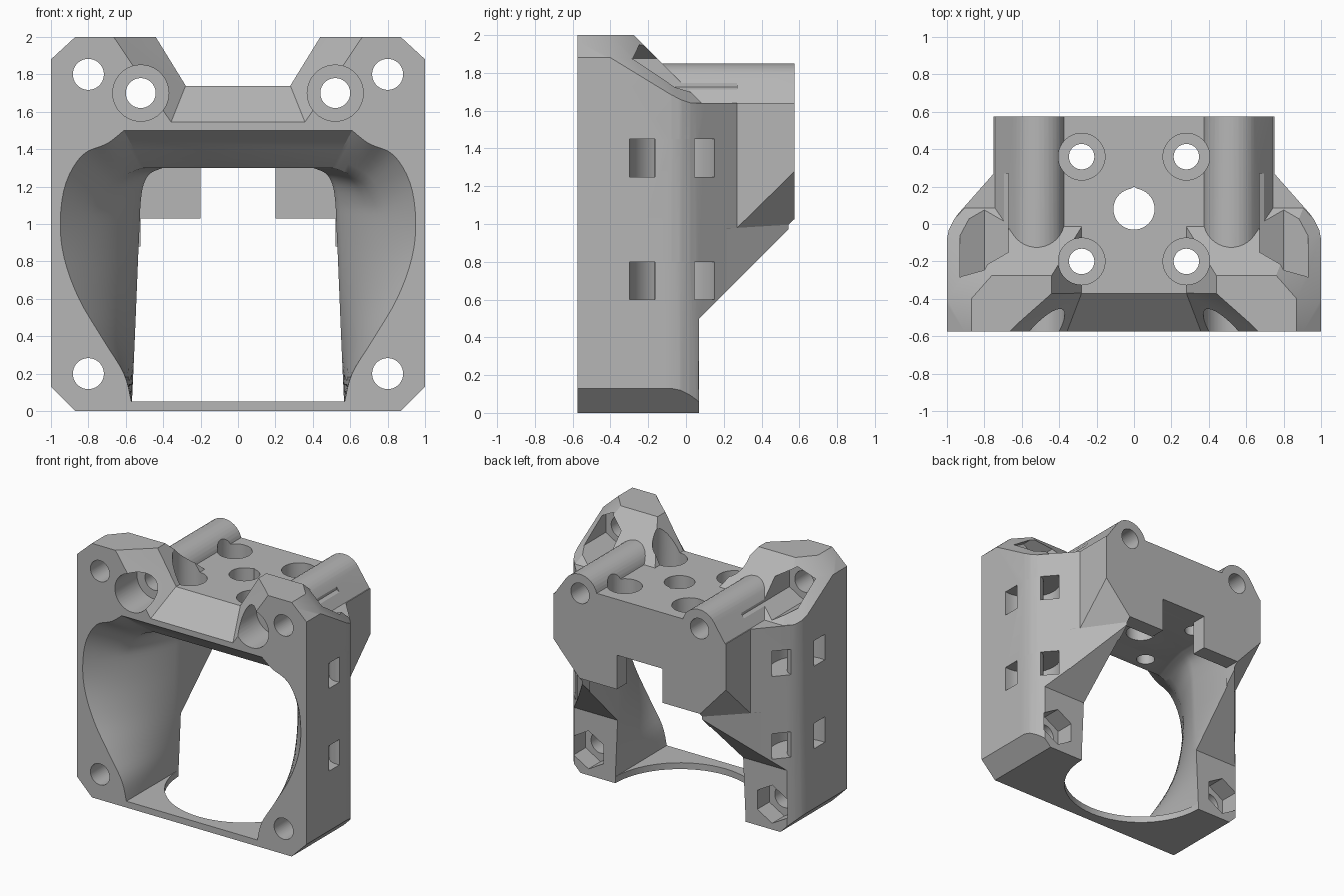
import bpy, bmesh, math
from mathutils import Vector

old = bpy.data.objects.get("Cube")
if old:
    bpy.data.objects.remove(old, do_unlink=True)

FRONT, BACK = -0.575, 0.575
grey = bpy.data.materials.new("plain_grey")
grey.use_nodes = True
grey.diffuse_color = (0.47, 0.47, 0.47, 1)
grey.node_tree.nodes["Principled BSDF"].inputs["Base Color"].default_value = (0.47, 0.47, 0.47, 1)


def finish(name, bm):
    """Turn a closed bmesh into an object with outward normals."""
    bmesh.ops.triangulate(bm, faces=bm.faces[:])
    bmesh.ops.recalc_face_normals(bm, faces=bm.faces[:])
    if bm.calc_volume(signed=True) < 0:
        bmesh.ops.reverse_faces(bm, faces=bm.faces[:])
    me = bpy.data.meshes.new(name)
    bm.to_mesh(me)
    bm.free()
    me.materials.append(grey)
    ob = bpy.data.objects.new(name, me)
    bpy.context.scene.collection.objects.link(ob)
    return ob


def loft(name, rings):
    """Closed solid through rings of equal length."""
    bm = bmesh.new()
    vs = [[bm.verts.new(p) for p in r] for r in rings]
    n = len(rings[0])
    for a, b in zip(vs, vs[1:]):
        for i in range(n):
            j = (i + 1) % n
            bm.faces.new((a[i], a[j], b[j], b[i]))
    bm.faces.new(vs[0][::-1])
    bm.faces.new(vs[-1])
    return finish(name, bm)


def hull(name, pts):
    bm = bmesh.new()
    res = bmesh.ops.convex_hull(bm, input=[bm.verts.new(p) for p in pts])
    spare = [v for v in res["geom_interior"] if isinstance(v, bmesh.types.BMVert)]
    bmesh.ops.delete(bm, geom=spare, context="VERTS")
    return finish(name, bm)


def place(p, axis, d):
    return {"x": (d, p[0], p[1]), "y": (p[0], d, p[1]), "z": (p[0], p[1], d)}[axis]


def prism(name, pts, axis, a, b):
    return loft(name, [[place(p, axis, d) for p in pts] for d in (a, b)])


def circle(cx, cy, r, n=40, start=0.0):
    return [(cx + r * math.cos(start + math.tau * i / n),
             cy + r * math.sin(start + math.tau * i / n)) for i in range(n)]


def rect(x0, x1, y0, y1):
    return [(x0, y0), (x1, y0), (x1, y1), (x0, y1)]


def both(half):
    """Complete a half outline given from the bottom or front upward."""
    return half + [(-x, y) for x, y in reversed(half)]


def curve(pts, steps=4):
    """Smooth curve through a few points."""
    p = [Vector(q) for q in [pts[0]] + pts + [pts[-1]]]
    out = []
    for a, b, c, d in zip(p, p[1:], p[2:], p[3:]):
        for k in range(steps):
            t = k / steps
            out.append(tuple(0.5 * (2 * b + (c - a) * t + (2 * a - 5 * b + 4 * c - d) * t ** 2
                                    + (3 * b - a - 3 * c + d) * t ** 3)))
    return out + [pts[-1]]


def volume(me):
    bm = bmesh.new()
    bm.from_mesh(me)
    v = bm.calc_volume(signed=True)
    bm.free()
    return v


def combine(tool, op="DIFFERENCE"):
    """Boolean with the first solver that gives a believable volume."""
    v, t = volume(body.data), volume(tool.data)
    low, high = {"DIFFERENCE": (v - t, v), "UNION": (max(v, t), v + t),
                 "INTERSECT": (0.5 * v, v)}[op]
    m = body.modifiers.new("combine", "BOOLEAN")
    m.operation, m.object = op, tool
    for solver in ("MANIFOLD", "EXACT", "FLOAT"):
        m.solver = solver
        dg = bpy.context.evaluated_depsgraph_get()
        dg.update()
        me = bpy.data.meshes.new_from_object(body.evaluated_get(dg))
        r = volume(me)
        if r > 0.2 and low - 1e-4 <= r <= high + 1e-4 and abs(r - v) > 1e-7:
            body.data = me
            break
    body.modifiers.remove(m)
    bpy.data.objects.remove(tool, do_unlink=True)


# Main block, oversized until trimmed by the plan outline
body = prism("duct_mount", rect(-1.1, 1.1, -0.65, 0.65), "z", 0, 1.64)

# Top plate with the two raised screw tubes
arc = [(0.52 + 0.15 * math.cos(math.radians(a)), 1.7 + 0.15 * math.sin(math.radians(a)))
       for a in range(35, 166, 10)]
combine(prism("top_plate", both([(0.75, 1.4), (0.75, 1.63)] + arc), "y", -0.64, 0.64), "UNION")

# Corner ears with sloped backs
for s in (1, -1):
    front = [(x, -0.63, z) for x, z in
             ((0.28, 1.45), (0.28, 1.74), (0.44, 2), (0.87, 2), (1.02, 1.862), (1.02, 1.45))]
    rear = [(0.28, -0.015, 1.74), (0.44, -0.275, 2), (0.76, -0.275, 2), (0.87, -0.4, 2),
            (1.02, -0.4, 1.862)]
    foot = [(x, y, z) for z in (1.45, 1.63) for x, y in ((0.28, 0.095), (0.909, 0.095), (1.02, -0.02))]
    combine(hull("ear", [(s * x, y, z) for x, y, z in front + rear + foot]), "UNION")

# Trim everything to the plan outline
plan = both([(1, FRONT), (1, -0.08), (0.99, -0.03), (0.965, 0.02), (0.94, 0.055),
             (0.75, 0.27), (0.75, BACK)])
combine(prism("plan_limit", plan, "z", -0.1, 2.1), "INTERSECT")

# Bevelled valley between the ears
combine(loft("valley", [[(x, y, z) for x, z in both(h)] for y, h in (
    (FRONT - 0.005, [(0.36, 1.54), (0.737, 2.1)]), (-0.37, [(0.28, 1.74), (0.5, 2.1)]))]))

# Sloped underside and bottom corner bevels
combine(prism("underside", [(0.07, -0.1), (0.07, 0.5), (0.7, 1.13), (0.7, -0.1)], "x", -1.2, 1.2))
for s in (1, -1):
    combine(prism("corner_bevel", [(s * 0.86, -0.01), (s * 1.1, 0.23), (s * 1.1, -0.1),
                                   (s * 0.86, -0.1)], "y", -0.7, 0.7))
    tri = [(0.8, 0.21, 0.976), (0.8, 0.606, 1.364), (0.47, 0.606, 1.0)]
    combine(loft("rear_bevel", [[(s * x, y, 0) for x, y, z in tri], [(s * x, y, z) for x, y, z in tri]]))

# Air duct narrowing from a round mouth to a squarer throat
mouth = curve([(0.57, 0.05), (0.61, 0.2), (0.72, 0.38), (0.85, 0.6), (0.93, 0.82), (0.95, 1.02),
               (0.92, 1.22), (0.83, 1.37), (0.7, 1.43), (0.61, 1.5)])
throat = curve([(0.567, 0.05), (0.56, 0.2), (0.552, 0.38), (0.543, 0.6), (0.534, 0.82),
                (0.525, 1.02), (0.52, 1.12), (0.505, 1.21), (0.47, 1.27), (0.4, 1.3)])
rings = [[(x, FRONT - 0.1, z) for x, z in both(mouth)]]
for k in range(11):
    t = k / 10
    f = 0.5 * t + 0.5 * math.sin(t * math.pi / 2)
    g = min(1, t / 0.4)
    half = [(a[0] + (b[0] - a[0]) * f, a[1] + (b[1] - a[1]) * g) for a, b in zip(mouth, throat)]
    rings.append([(x, FRONT + 0.645 * t, z) for x, z in both(half)])
rings.append([(x, 0.45, z) for x, z in both(throat)])
combine(loft("duct", rings))
combine(prism("floor_arc", circle(0, 0.075, 0.567, 64), "z", -0.1, 0.06))
combine(prism("rear_opening", rect(-0.522, 0.522, 0.3, 1.03), "y", 0.3, 0.7))
combine(prism("rear_notch", rect(-0.2, 0.2, 0.9, 1.299), "y", 0.4, 0.7))

# Teardrop hole in the middle of the top plate
tear = circle(0, 0.08, 0.11)
tear[10] = (0, 0.2)
combine(prism("centre_hole", tear, "z", 1.2, 2.1))
for s in (1, -1):
    # Recessed holes in the top plate
    for y in (-0.2, 0.36):
        combine(prism("top_hole", circle(s * 0.28, y, 0.068), "z", 1.2, 2.1))
        combine(prism("top_recess", circle(s * 0.28, y, 0.125), "z", 1.6, 2.1))

    # Long screw holes through the tubes
    combine(prism("tube_hole", circle(s * 0.52, 1.7, 0.08), "y", -0.7, 0.7))
    combine(prism("tube_recess", circle(s * 0.52, 1.7, 0.15), "y", -0.7, -0.3))

    # Corner holes with hexagonal nut pockets
    for z, y0, y1 in ((0.2, -0.08, 0.3), (1.8, -0.33, 0.27)):
        combine(prism("corner_hole", circle(s * 0.8, z, 0.083), "y", -0.7, 0.25))
        combine(prism("nut_pocket", circle(s * 0.8, z, 0.15, 6, math.pi / 2), "y", y0, y1))

    # Curved strap tunnels opening on the sides
    for z in (0.6, 1.25):
        outer = [(s * (0.97 + 0.24 * math.cos(a)), -0.06 + 0.24 * math.sin(a))
                 for a in [math.pi * (0.35 + 1.3 * i / 24) for i in range(25)]]
        inner = [(s * 0.97 + (x - s * 0.97) * 0.45, -0.06 + (y + 0.06) * 0.45)
                 for x, y in reversed(outer)]
        combine(prism("strap_tunnel", outer + inner, "z", z, z + 0.2))

# Smooth the curved walls and keep the edges crisp
bpy.ops.object.select_all(action="DESELECT")
body.select_set(True)
bpy.context.view_layer.objects.active = body
bpy.ops.object.shade_smooth_by_angle(angle=math.radians(25))
